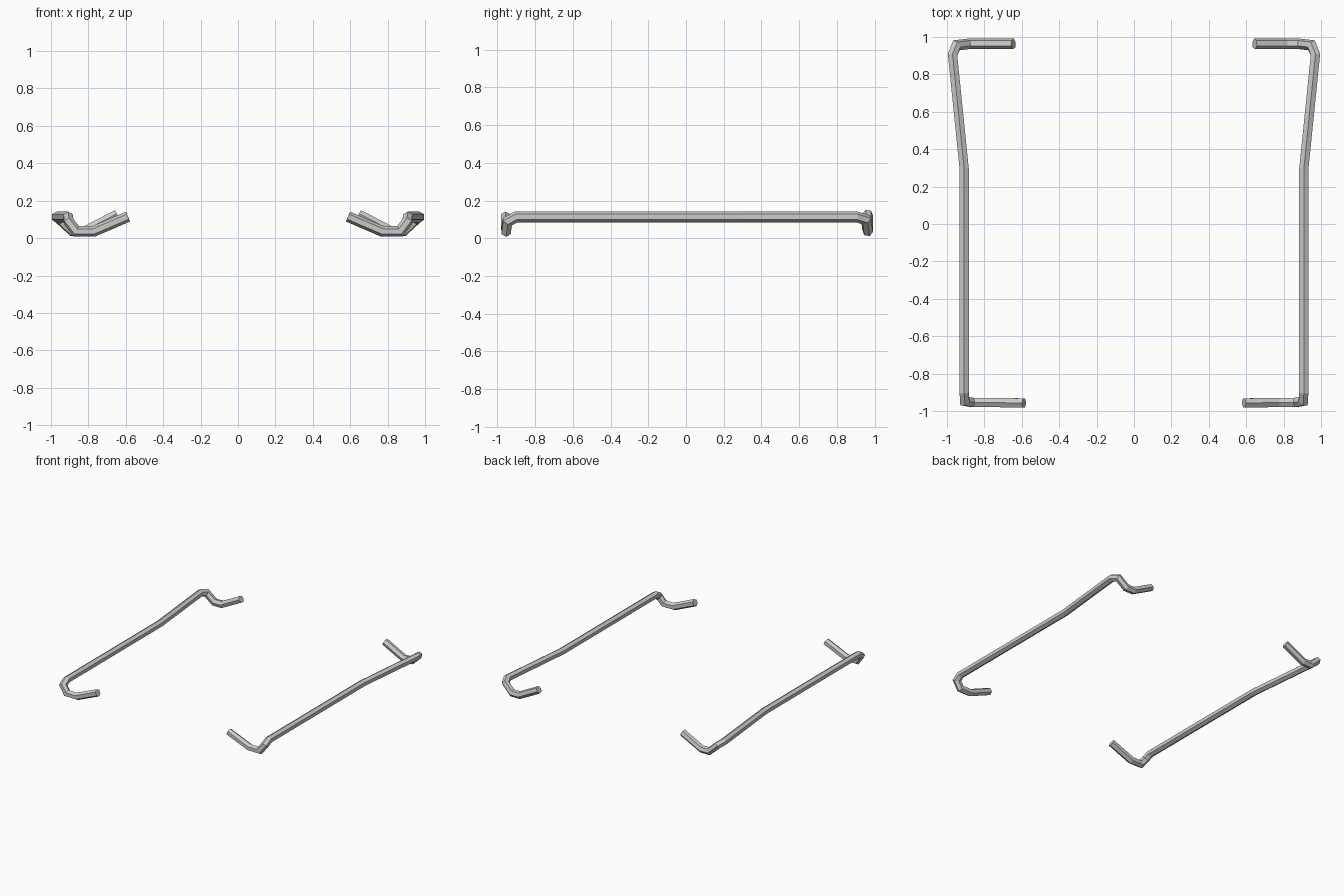
import bpy, bmesh, math
from mathutils import Vector

if "Cube" in bpy.data.objects:
    bpy.data.objects.remove(bpy.data.objects["Cube"])

R, SIDES = 0.0285, 6

# Centre line of the right-hand bent rod, front tip to back tip
PATH = [(0.588, -0.957, 0.115), (0.772, -0.954, 0.036), (0.865, -0.954, 0.036),
        (0.905, -0.947, 0.088), (0.908, -0.900, 0.113), (0.908, 0.295, 0.113),
        (0.970, 0.905, 0.113), (0.950, 0.955, 0.098), (0.885, 0.963, 0.038),
        (0.815, 0.963, 0.038), (0.645, 0.963, 0.126)]
START = 4  # long straight segment, where the cross-section is defined


def project(ring, along, point, normal):
    """Slide ring points along a segment onto the mitre plane at a joint."""
    return [p + along * ((point - p).dot(normal) / along.dot(normal)) for p in ring]


def make_rod(name, side):
    pts = [Vector((side * x, y, z)) for x, y, z in PATH]
    n = len(pts)
    dirs = [(pts[i + 1] - pts[i]).normalized() for i in range(n - 1)]
    planes = [(dirs[max(i - 1, 0)] + dirs[min(i, n - 2)]).normalized() for i in range(n)]

    # Hexagon with a corner pointing up, swept both ways from the straight part
    mid = pts[START].lerp(pts[START + 1], 0.5)
    base = [mid + Vector((R * math.sin(a), 0, R * math.cos(a)))
            for a in (2 * math.pi * k / SIDES for k in range(SIDES))]
    rings = [None] * n
    ring = base
    for i in range(START + 1, n):
        ring = rings[i] = project(ring, dirs[i - 1], pts[i], planes[i])
    ring = base
    for i in range(START, -1, -1):
        ring = rings[i] = project(ring, dirs[i], pts[i], planes[i])

    bm = bmesh.new()
    loops = [[bm.verts.new(p) for p in r] for r in rings]
    for a, b in zip(loops, loops[1:]):
        for k in range(SIDES):
            j = (k + 1) % SIDES
            bm.faces.new((a[k], a[j], b[j], b[k]))
    bm.faces.new(loops[0])
    bm.faces.new(loops[-1])
    bmesh.ops.recalc_face_normals(bm, faces=bm.faces)
    mesh = bpy.data.meshes.new(name)
    bm.to_mesh(mesh)
    bm.free()
    bpy.context.collection.objects.link(bpy.data.objects.new(name, mesh))


make_rod("right_bent_rod", 1)
make_rod("left_bent_rod", -1)
